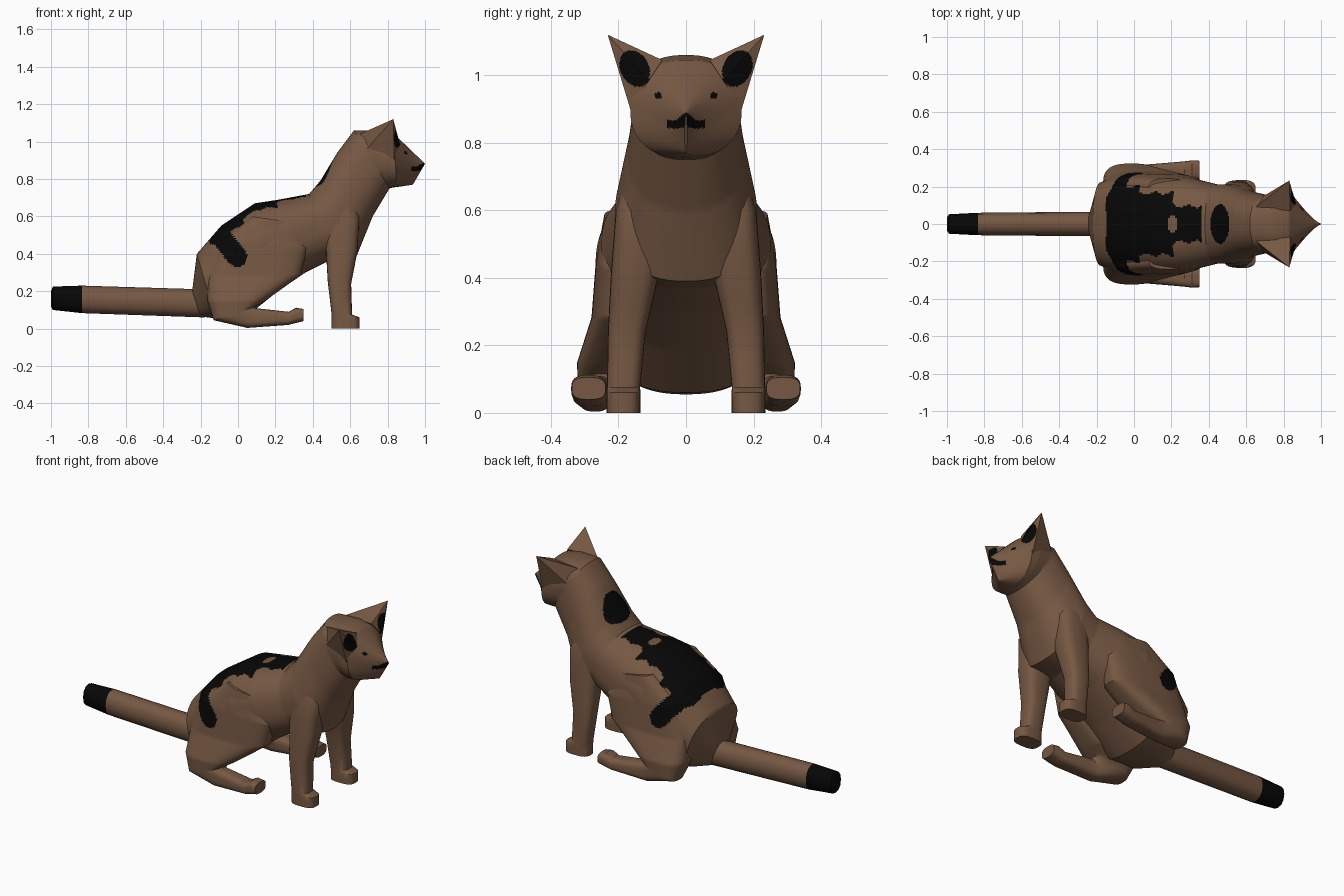
import bpy, bmesh, math
from mathutils import Vector

if "Cube" in bpy.data.objects:
    bpy.data.objects.remove(bpy.data.objects["Cube"])


def material(name, rgb):
    m = bpy.data.materials.new(name)
    m.diffuse_color = (*rgb, 1)
    m.use_nodes = True
    m.node_tree.nodes["Principled BSDF"].inputs["Base Color"].default_value = m.diffuse_color
    return m


FUR = material("brown fur", (0.18, 0.097, 0.056))
DARK = material("black markings", (0.002, 0.002, 0.002))


def markings(p):
    """True where the coat is black."""
    x, y, z = p.x, abs(p.y), p.z
    # face: inner ears, eyes, nose and mouth
    if x > 0.825:
        ear = ((y - 0.152 - 0.2 * (z - 1.02)) / 0.044) ** 2 + ((z - 1.02) / 0.054) ** 2 < 1
        eye = math.hypot(y - 0.082, z - 0.94) < 0.0105
        mouth = y < 0.055 and 0.842 + 0.1 * abs(y - 0.035) < z < 0.867
        nose = 0.86 < z < 0.892 - 0.85 * y
        return ear or eye or mouth or nose
    if x < -0.835:                       # tail tip
        return True
    # patch on the back of the neck
    if z > 0.7 and x > 0.4 and x < 0.52:
        return ((x - 0.46) / 0.05) ** 2 + (y / 0.105) ** 2 < 1
    # saddle along the spine, with a small brown spot
    if z > 0.45 and -0.15 < x < 0.36:
        if (x - 0.205) ** 2 / 0.0006 + y * y / 0.0025 < 1:
            return False
        limit = 0.2 if x < 0.03 else 0.165 if x < 0.21 else 0.095
        if y < limit + 0.009 * math.sin(x * 70):
            return True
    # blob running down each flank
    a, b = Vector((-0.09, 0.49)), Vector((-0.005, 0.385))
    q = Vector((x, z))
    t = max(0, min(1, (q - a).dot(b - a) / (b - a).length_squared))
    return (q - a.lerp(b, t)).length < 0.054


def finish(name, bm, mirror=False, marked=True):
    bmesh.ops.recalc_face_normals(bm, faces=bm.faces)
    me = bpy.data.meshes.new(name)
    for m in (FUR, DARK):
        me.materials.append(m)
    for f in bm.faces:
        f.material_index = int(marked and markings(f.calc_center_median()))
    bm.to_mesh(me)
    bm.free()
    ob = bpy.data.objects.new(name, me)
    bpy.context.collection.objects.link(ob)
    if mirror:
        mod = ob.modifiers.new("mirror", 'MIRROR')
        mod.use_axis = (False, True, False)
        mod.merge_threshold = 0
    return ob


def loft(name, sections, sides, steps, power, mirror=False, marked=True):
    """Skin over rings; a section is (x1, z1, x2, z2, centre y, half width)."""
    bm = bmesh.new()
    rows = [sections[0]]
    for i in range(len(sections) - 1):
        a, b = sections[i], sections[i + 1]
        n = steps[i] if isinstance(steps, list) else steps
        rows += [[p + (q - p) * k / n for p, q in zip(a, b)] for k in range(1, n + 1)]
    rings = []
    for x1, z1, x2, z2, y, hw in rows:
        ring = []
        for k in range(sides):
            t = 2 * math.pi * k / sides
            c, s = math.cos(t), math.sin(t)
            u = math.copysign(abs(c) ** (2 / power), c)
            v = math.copysign(abs(s) ** (2 / power), s)
            ring.append(bm.verts.new(((x1 + x2 + u * (x1 - x2)) / 2, y + v * hw,
                                      (z1 + z2 + u * (z1 - z2)) / 2)))
        rings.append(ring)
    for r, q in zip(rings, rings[1:]):
        for k in range(sides):
            j = (k + 1) % sides
            bm.faces.new((r[k], r[j], q[j], q[k]))
    bm.faces.new(rings[0])
    bm.faces.new(rings[-1])
    bmesh.ops.remove_doubles(bm, verts=bm.verts, dist=1e-5)
    return finish(name, bm, mirror, marked)


# torso, neck and head in one skin, rump to nose
loft("body", [
    (-0.245, 0.20, -0.20, 0.065, 0, 0.07),
    (-0.22, 0.40, -0.12, 0.055, 0, 0.225),
    (-0.09, 0.55, 0.04, 0.06, 0, 0.272),
    (0.09, 0.67, 0.20, 0.19, 0, 0.268),
    (0.22, 0.69, 0.36, 0.30, 0, 0.25),
    (0.38, 0.72, 0.50, 0.37, 0, 0.212),
    (0.44, 0.79, 0.635, 0.39, 0, 0.21),
    (0.53, 0.94, 0.72, 0.60, 0, 0.172),
    (0.62, 1.06, 0.81, 0.75, 0, 0.152),
    (0.75, 1.06, 0.83, 0.755, 0, 0.165),
    (0.83, 1.045, 0.85, 0.757, 0, 0.165),
    (1.0, 0.882, 0.935, 0.77, 0, 0.004),
], 144, [12, 18, 20, 14, 16, 14, 16, 12, 6, 6, 40], 2.4)

# ears: pointed hulls standing on the head
bm = bmesh.new()
for co in ((0.835, 0.07, 1.045), (0.835, 0.165, 0.9), (0.83, 0.232, 1.12),
           (0.65, 0.09, 1.04), (0.66, 0.13, 0.93), (0.866, 0.11, 0.985)):
    bm.verts.new(co)
bmesh.ops.convex_hull(bm, input=bm.verts)
bmesh.ops.triangulate(bm, faces=bm.faces)
bmesh.ops.subdivide_edges(bm, edges=bm.edges[:], cuts=30, use_grid_fill=True)
finish("ears", bm, mirror=True)

# tail with a black tip
loft("tail", [
    (-0.18, 0.21, -0.18, 0.06, 0, 0.066),
    (-0.835, 0.23, -0.835, 0.083, 0, 0.06),
    (-0.99, 0.225, -0.99, 0.10, 0, 0.052),
    (-1.0, 0.20, -1.0, 0.12, 0, 0.035),
], 12, 1, 2.2)

# front legs, shoulder to paw
loft("front_legs", [
    (0.47, 0.72, 0.60, 0.72, 0.12, 0.055),
    (0.46, 0.60, 0.65, 0.60, 0.135, 0.073),
    (0.47, 0.42, 0.64, 0.42, 0.15, 0.072),
    (0.48, 0.25, 0.605, 0.24, 0.175, 0.056),
    (0.50, 0.08, 0.61, 0.075, 0.185, 0.049),
    (0.50, 0.06, 0.65, 0.06, 0.185, 0.05),
    (0.50, 0.0, 0.65, 0.0, 0.185, 0.05),
], 24, 2, 3, mirror=True, marked=False)

# hind legs, haunch to toes
loft("hind_legs", [
    (0.08, 0.60, 0.29, 0.57, 0.19, 0.052),
    (-0.09, 0.47, 0.37, 0.43, 0.195, 0.072),
    (-0.16, 0.28, 0.335, 0.285, 0.19, 0.09),
    (-0.165, 0.15, 0.14, 0.145, 0.21, 0.113),
    (-0.13, 0.045, 0.085, 0.115, 0.245, 0.075),
    (0.05, 0.004, 0.09, 0.11, 0.27, 0.048),
    (0.27, 0.02, 0.27, 0.09, 0.285, 0.05),
    (0.31, 0.03, 0.31, 0.112, 0.288, 0.052),
    (0.35, 0.04, 0.35, 0.105, 0.288, 0.05),
], 112, [14, 18, 12, 6, 4, 4, 2, 2], 2.9, mirror=True)

# soft shading with crisp creases
for ob in bpy.context.collection.objects:
    ob.select_set(True)
    bpy.context.view_layer.objects.active = ob
bpy.ops.object.shade_smooth_by_angle(angle=math.radians(35))
